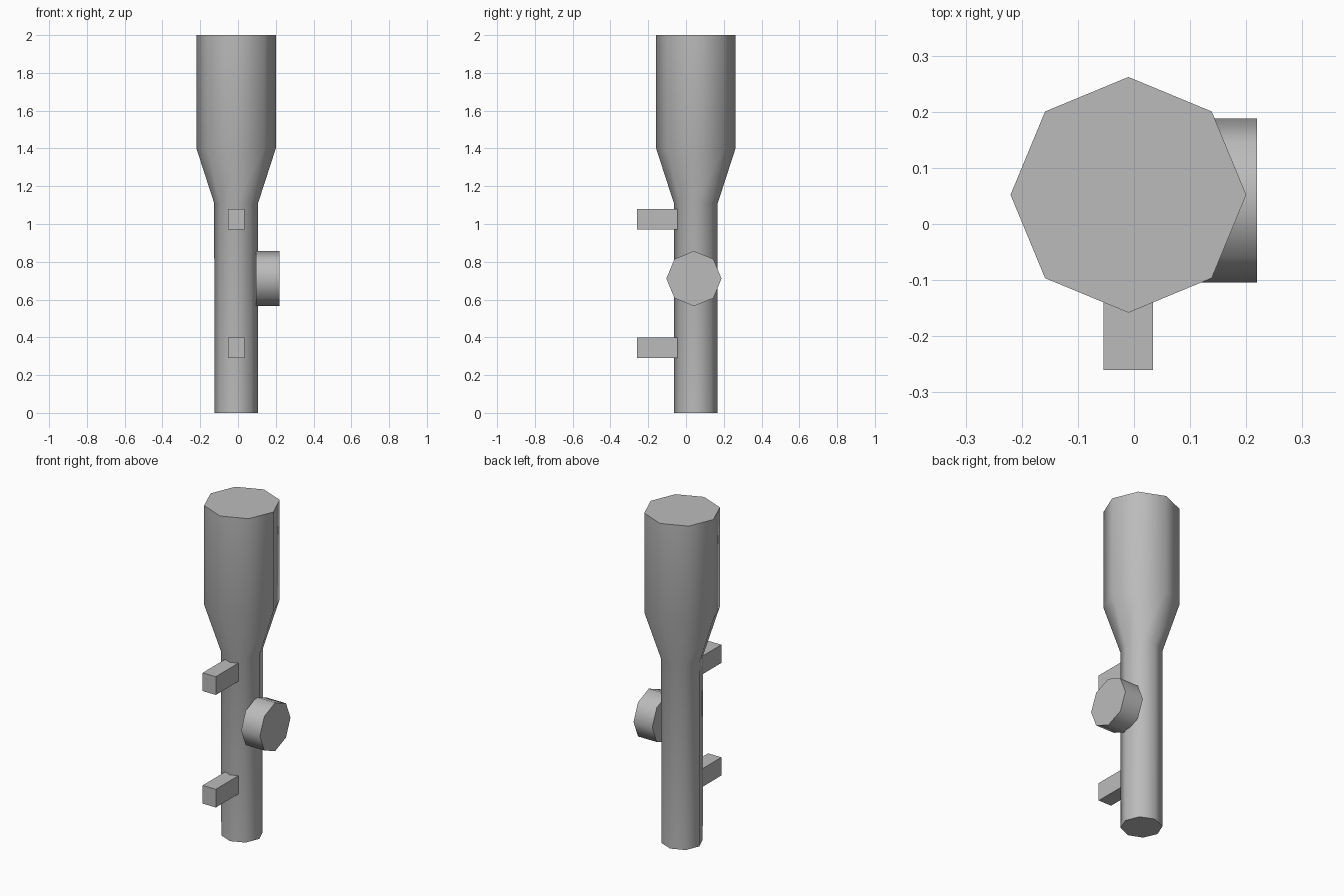
import bpy, bmesh, math
from mathutils import Matrix, Vector

cube = bpy.data.objects.get("Cube")
if cube:
    bpy.data.objects.remove(cube, do_unlink=True)

grey = bpy.data.materials.new("mid grey")
grey.use_nodes = True
colour = (0.5, 0.5, 0.5, 1)
grey.diffuse_color = colour
grey.node_tree.nodes["Principled BSDF"].inputs["Base Color"].default_value = colour


def add_object(name, bm, smooth):
    bmesh.ops.recalc_face_normals(bm, faces=bm.faces)
    mesh = bpy.data.meshes.new(name)
    bm.to_mesh(mesh)
    bm.free()
    mesh.materials.append(grey)
    obj = bpy.data.objects.new(name, mesh)
    bpy.context.collection.objects.link(obj)
    if smooth:
        bpy.ops.object.select_all(action="DESELECT")
        obj.select_set(True)
        bpy.context.view_layer.objects.active = obj
        bpy.ops.object.shade_smooth_by_angle(angle=math.radians(50))
    return obj


def lathe(name, profile, matrix, sides=8):
    """Closed solid from (radius, height) pairs around the local z axis."""
    bm = bmesh.new()
    rings = []
    for radius, height in profile:
        rings.append([bm.verts.new((radius * math.cos(i * math.tau / sides),
                                    radius * math.sin(i * math.tau / sides), height))
                      for i in range(sides)])
    for low, high in zip(rings, rings[1:]):
        for i in range(sides):
            j = (i + 1) % sides
            bm.faces.new((low[i], low[j], high[j], high[i]))
    bm.faces.new(rings[0][::-1])
    bm.faces.new(rings[-1])
    bm.transform(matrix)
    return add_object(name, bm, True)


def box(name, low, high):
    low, high = Vector(low), Vector(high)
    bm = bmesh.new()
    bmesh.ops.create_cube(bm, size=1)
    bm.transform(Matrix.Translation((low + high) / 2) @ Matrix.Diagonal((*(high - low), 1)))
    return add_object(name, bm, False)


# Tube flaring into the wide end
lathe("scope_tube", [(0.115, 0), (0.116, 1.11), (0.21, 1.4), (0.21, 2)],
      Matrix.Translation((-0.01, 0.052, 0)))

# Adjustment knob on the left side
lathe("side_knob", [(0.146, 0), (0.146, 0.125)],
      Matrix.Translation((0.094, 0.042, 0.711)) @ Matrix.Rotation(math.pi / 2, 4, "Y"))

# Two mounting blocks on the front
for name, z in (("lower_mount", 0.29), ("upper_mount", 0.97)):
    box(name, (-0.054, -0.26, z), (0.034, -0.04, z + 0.11))
